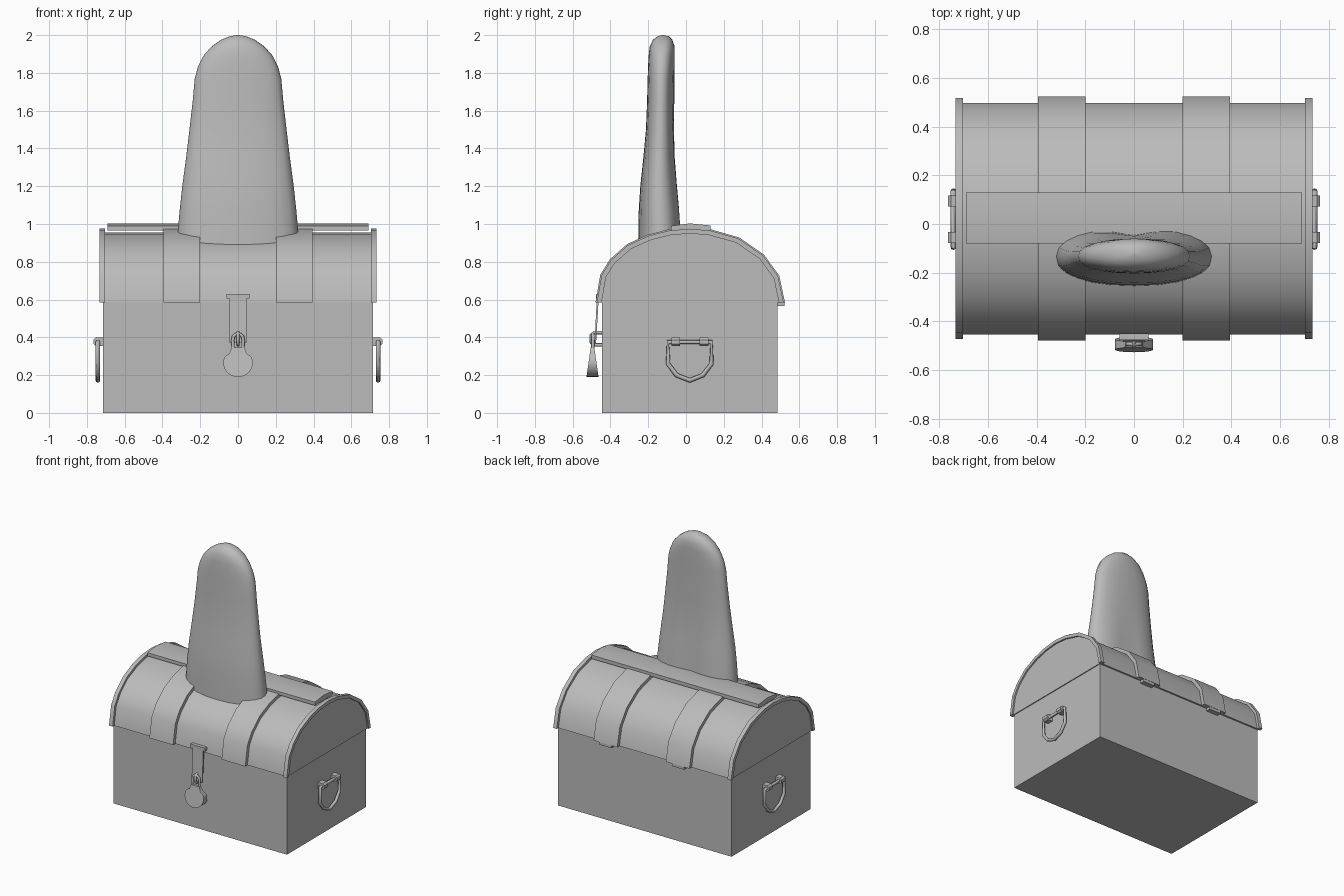
import bpy, bmesh, math
from mathutils import Vector

if "Cube" in bpy.data.objects:
    bpy.data.objects.remove(bpy.data.objects["Cube"])

grey = bpy.data.materials.new("plain_grey")
grey.diffuse_color = (0.5, 0.5, 0.5, 1)
grey.use_nodes = True
grey.node_tree.nodes["Principled BSDF"].inputs["Base Color"].default_value = grey.diffuse_color


def finish(name, bm, angle=40):
    bmesh.ops.recalc_face_normals(bm, faces=bm.faces)
    me = bpy.data.meshes.new(name)
    bm.to_mesh(me)
    bm.free()
    ob = bpy.data.objects.new(name, me)
    bpy.context.collection.objects.link(ob)
    me.materials.append(grey)
    bpy.context.view_layer.objects.active = ob
    ob.select_set(True)
    if angle:
        bpy.ops.object.shade_smooth_by_angle(angle=math.radians(angle))
    ob.select_set(False)
    return ob


def loft(name, rings, angle=40, closed=False):
    """Skin a list of point rings; cap the ends unless the chain is closed."""
    bm = bmesh.new()
    vs = [[bm.verts.new(p) for p in r] for r in rings]
    n = len(vs[0])
    pairs = list(zip(vs, vs[1:])) + ([(vs[-1], vs[0])] if closed else [])
    for a, b in pairs:
        for i in range(n):
            j = (i + 1) % n
            bm.faces.new((a[i], a[j], b[j], b[i]))
    if not closed:
        bm.faces.new(vs[0])
        bm.faces.new(vs[-1])
    return finish(name, bm, angle)


def box(name, x0, x1, y0, y1, z0, z1):
    return loft(name, [[(x0, y0, z), (x1, y0, z), (x1, y1, z), (x0, y1, z)] for z in (z0, z1)], 0)


def extrude_x(name, prof, x0, x1):
    return loft(name, [[(x, y, z) for y, z in prof] for x in (x0, x1)])


def tube(name, pts, r, closed=False, side=Vector((1, 0, 0)), sides=8):
    """Round bar along a planar path; side is the normal of that plane."""
    pts = [Vector(p) for p in pts]
    rings = []
    n = len(pts)
    for i, p in enumerate(pts):
        a = pts[i - 1] if closed or i else p
        b = pts[(i + 1) % n] if closed or i < n - 1 else p
        out = (b - a).normalized().cross(side)
        rings.append([p + r * (math.cos(t) * out + math.sin(t) * side)
                      for t in (math.tau * k / sides for k in range(sides))])
    return loft(name, rings, 60, closed)


# Chest body
box("chest_body", -0.715, 0.715, -0.445, 0.485, 0, 0.585)

# Domed lid, with end rims and straps that follow the same arch
ARCH = [(-0.475, 0.585), (-0.45, 0.73), (-0.40, 0.81), (-0.31, 0.89), (-0.2, 0.94), (-0.09, 0.968),
        (0.02, 0.978), (0.13, 0.968), (0.28, 0.925), (0.41, 0.835), (0.49, 0.725), (0.52, 0.585)]


def arch(grow):
    out = []
    for y, z in ARCH:
        out.append((0.0225 + (y - 0.0225) * (1 + grow / 0.4975), 0.585 + (z - 0.585) * (1 + grow / 0.393)))
    return out


extrude_x("lid", arch(-0.022), -0.722, 0.722)
for s, tag in ((-1, "left"), (1, "right")):
    extrude_x("lid_rim_" + tag, arch(-0.003) + arch(-0.028)[::-1], s * 0.703, s * 0.733)
    extrude_x("lid_strap_" + tag, arch(0.004), s * 0.2, s * 0.395)
    box("hinge_" + tag, s * 0.25, s * 0.35, 0.48, 0.522, 0.565, 0.59)

# Ridge plate along the top of the lid
ridge = [(-0.08, 0.965), (-0.08, 0.99), (0.02, 1.003), (0.13, 0.992), (0.13, 0.965)]
extrude_x("ridge_plate", ridge, -0.69, 0.69)

# Tall rounded fin: height, half width, front y, back y, depth of the back groove
FIN = [(0.86, 0.325, -0.255, -0.005, 0.03), (0.95, 0.32, -0.252, -0.015, 0.03),
       (1.08, 0.308, -0.25, -0.025, 0.025), (1.2, 0.295, -0.242, -0.038, 0.02),
       (1.35, 0.275, -0.226, -0.053, 0.012), (1.5, 0.257, -0.212, -0.06, 0.005),
       (1.65, 0.24, -0.206, -0.062, 0), (1.77, 0.229, -0.203, -0.062, 0),
       (1.83, 0.213, -0.201, -0.06, 0), (1.89, 0.184, -0.198, -0.06, 0),
       (1.94, 0.14, -0.192, -0.06, 0), (1.975, 0.09, -0.175, -0.072, 0),
       (1.993, 0.045, -0.152, -0.09, 0), (2.0, 0.008, -0.128, -0.116, 0)]
rings = []
for z, w, y0, y1, dip in FIN:
    mid, half = (y0 + y1) / 2, (y1 - y0) / 2
    ring = []
    for k in range(24):
        a = math.tau * k / 24
        c, s = math.cos(a), math.sin(a)
        y = mid + half * math.copysign(abs(s) ** 0.85, s)
        if s > 0:
            y -= dip * max(0, 1 - abs(c) / 0.4)
        ring.append((w * math.copysign(abs(c) ** 0.9, c), y, z))
    rings.append(ring)
loft("fin", rings, 60)

# Side handles: bar, two cuffs and a D-shaped loop
LOOP = [(-0.095, 0.375), (-0.095, 0.26), (-0.05, 0.2), (0.02, 0.172), (0.09, 0.2), (0.135, 0.26), (0.135, 0.375)]
for s, tag in ((-1, "left"), (1, "right")):
    tube("handle_loop_" + tag, [(s * 0.742, y, z) for y, z in LOOP], 0.012, True)
    for y in (-0.055, 0.095):
        cuff = [(0.712, 0.353), (0.752, 0.353), (0.765, 0.365), (0.765, 0.387), (0.752, 0.399), (0.712, 0.399)]
        loft("handle_cuff_" + tag, [[(s * x, y + d, z) for x, z in cuff] for d in (-0.023, 0.023)])

# Hasp hanging from the lid edge
extrude_x("hasp_plate", [(-0.462, 0.61), (-0.472, 0.61), (-0.484, 0.37), (-0.476, 0.37)], -0.044, 0.044)
box("hasp_cap", -0.06, 0.06, -0.476, -0.45, 0.605, 0.63)

# Staple through the hasp
tube("staple", [(0, -0.44, 0.425), (0, -0.485, 0.425), (0, -0.503, 0.41), (0, -0.503, 0.375),
                (0, -0.485, 0.36), (0, -0.44, 0.36)], 0.009)

# Padlock: teardrop body, thicker toward the bottom, and its shackle
outline = [(-0.035, 0.345), (-0.045, 0.315)]
outline += [(0.078 * math.cos(a), 0.265 + 0.075 * math.sin(a))
            for a in (math.radians(155 + 230 * k / 14) for k in range(15))]
outline += [(0.045, 0.315), (0.035, 0.345)]


def lock_y(z, side):
    t = (0.345 - z) / 0.155
    return -0.495 + side * (0.01 + 0.022 * t)


loft("padlock_body", [[(x, lock_y(z, s), z) for x, z in outline] for s in (-1, 1)])
shackle = [(-0.026, 0.335), (-0.028, 0.385)]
shackle += [(0.028 * math.cos(a), 0.39 + 0.028 * math.sin(a)) for a in (math.radians(150 - 30 * k) for k in range(5))]
shackle += [(0.028, 0.385), (0.026, 0.335)]
tube("padlock_shackle", [(x, -0.493, z) for x, z in shackle], 0.009, side=Vector((0, 1, 0)))
